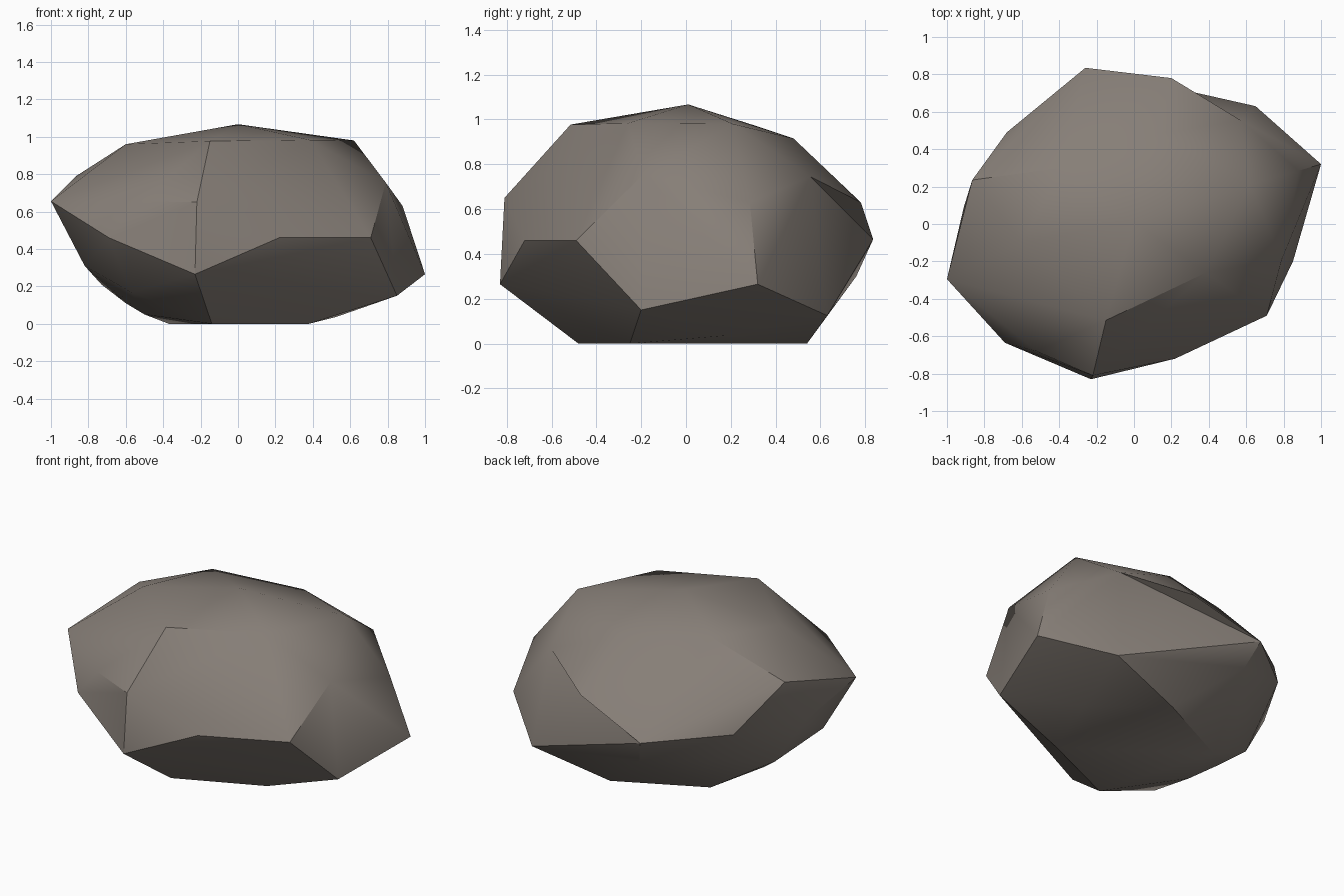
import bpy, bmesh, math

if "Cube" in bpy.data.objects:
    bpy.data.objects.remove(bpy.data.objects["Cube"])

# Corner points of the boulder, by level
crown = [(0, .01, 1.067), (.62, .21, .98), (.385, -.26, .983), (-.15, -.515, .977),
         (-.6, -.1, .96), (-.39, .3, .975), (.13, .48, .915)]
shoulder = [(-.865, .235, .79), (.79, -.19, .755), (.57, .555, .745), (-1, -.295, .655),
            (-.52, -.68, .655), (-.22, -.81, .65), (.88, .285, .63), (.2, .78, .63)]
belt = [(-.68, .49, .5), (-.91, .09, .5), (-.26, .835, .465), (-.69, -.635, .46),
        (.22, -.72, .46), (.71, -.49, .46), (-.82, -.22, .31)]
lower = [(-.2, .76, .3), (1, .32, .265), (-.23, -.83, .265), (-.73, .14, .21),
         (-.57, -.49, .168), (.85, -.2, .15), (.65, .63, .125), (-.6, .06, .11)]
foot = [(-.5, -.1, .05), (.52, .17, .035), (.16, .54, 0), (-.37, .28, 0),
        (-.14, -.48, 0), (.38, -.25, 0)]

# Wrap the points in a faceted skin
bm = bmesh.new()
for p in crown + shoulder + belt + lower + foot:
    bm.verts.new(p)
bmesh.ops.convex_hull(bm, input=bm.verts[:])
loose = [v for v in bm.verts if not v.link_faces]
bmesh.ops.delete(bm, geom=loose, context='VERTS')


# Turn one ridge on the back right into a slight dent
def near(v, p):
    return sum((a - b) ** 2 for a, b in zip(v.co, p)) < 1e-6


ridge = [e for e in bm.edges if any(near(v, shoulder[-1]) for v in e.verts)
         and any(near(v, lower[6]) for v in e.verts)]
if ridge:
    bmesh.ops.rotate_edges(bm, edges=ridge, use_ccw=False)
bmesh.ops.recalc_face_normals(bm, faces=bm.faces[:])

mesh = bpy.data.meshes.new("boulder")
bm.to_mesh(mesh)
bm.free()
boulder = bpy.data.objects.new("boulder", mesh)
bpy.context.collection.objects.link(boulder)

# Warm grey stone
stone = bpy.data.materials.new("warm_grey_stone")
stone.diffuse_color = (.24, .21, .185, 1)
stone.use_nodes = True
stone.node_tree.nodes["Principled BSDF"].inputs["Base Color"].default_value = stone.diffuse_color
mesh.materials.append(stone)

# Soft facets with crisp broken edges
bpy.context.view_layer.objects.active = boulder
boulder.select_set(True)
bpy.ops.object.shade_smooth_by_angle(angle=math.radians(30))
